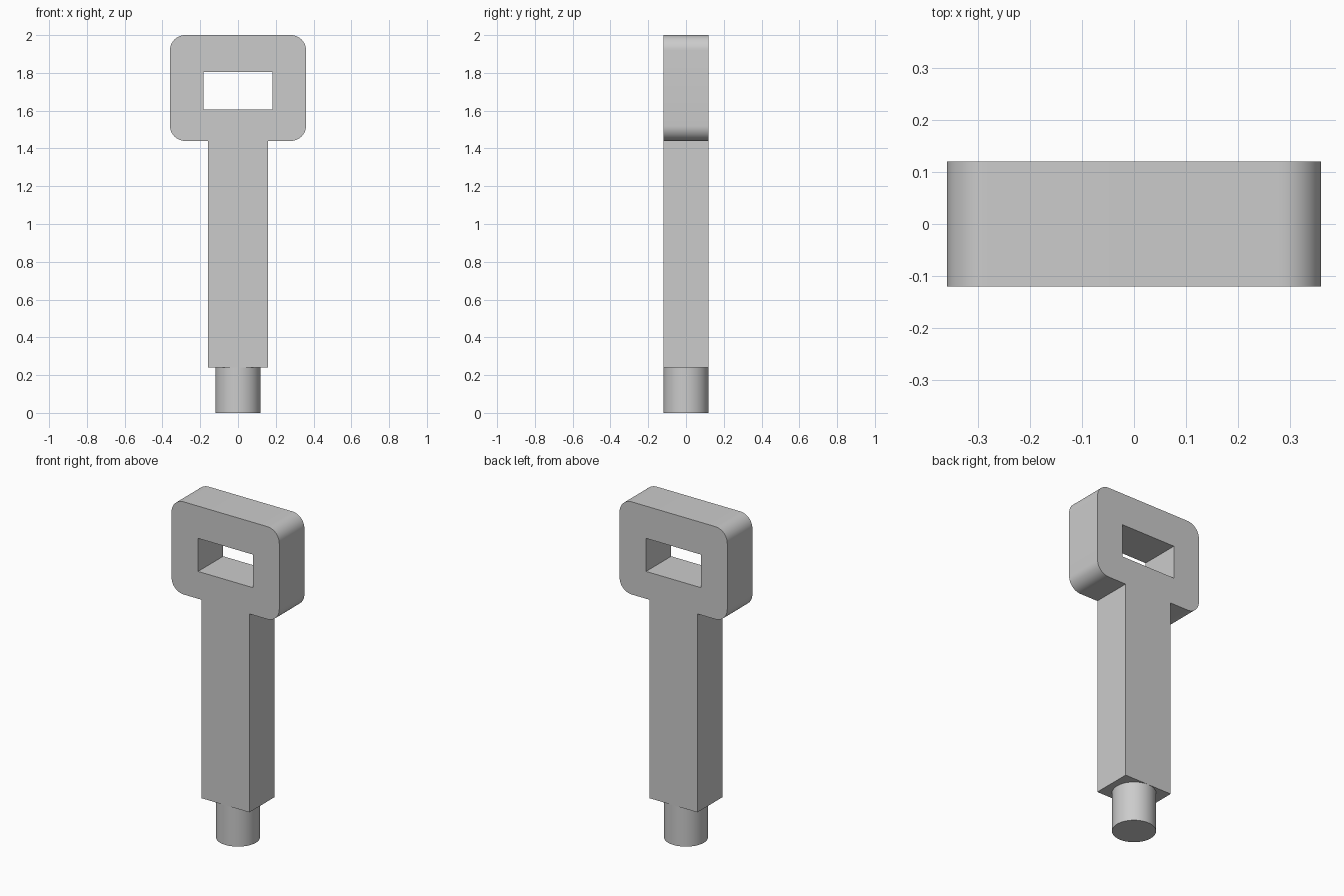
import bpy, bmesh, math
from mathutils import Vector

cube = bpy.data.objects.get("Cube")
if cube:
    bpy.data.objects.remove(cube, do_unlink=True)

HALF_DEPTH = 0.12
HEAD_HALF, HEAD_LOW, HEAD_TOP = 0.36, 1.44, 2.0
SHAFT_HALF, SHAFT_LOW = 0.16, 0.24
HOLE_HALF, HOLE_LOW, HOLE_TOP = 0.183, 1.605, 1.805
CORNER, STEPS = 0.08, 12

grey = bpy.data.materials.new("plain grey")
grey.use_nodes = True
colour = (0.6, 0.6, 0.6, 1)
grey.diffuse_color = colour
grey.node_tree.nodes["Principled BSDF"].inputs["Base Color"].default_value = colour


def finish(bm, name):
    """Turn a bmesh into a smooth shaded object with sharp edges kept."""
    bmesh.ops.recalc_face_normals(bm, faces=bm.faces)
    mesh = bpy.data.meshes.new(name)
    bm.to_mesh(mesh)
    bm.free()
    obj = bpy.data.objects.new(name, mesh)
    bpy.context.collection.objects.link(obj)
    mesh.materials.append(grey)
    bpy.ops.object.select_all(action="DESELECT")
    obj.select_set(True)
    bpy.context.view_layer.objects.active = obj
    bpy.ops.object.shade_smooth_by_angle(angle=math.radians(30))
    return obj


def arc(cx, cz, start):
    """Quarter circle, counter-clockwise from the start angle in degrees."""
    angles = [math.radians(start + 90 * i / STEPS) for i in range(STEPS + 1)]
    return [(cx + CORNER * math.cos(a), cz + CORNER * math.sin(a)) for a in angles]


def add_loop(bm, points):
    verts = [bm.verts.new((x, -HALF_DEPTH, z)) for x, z in points]
    return [bm.edges.new((v, verts[i - 1])) for i, v in enumerate(verts)]


# Handle: head and shaft share one outline, with a rectangular window
right_side = [(SHAFT_HALF, SHAFT_LOW), (SHAFT_HALF, HEAD_LOW)]
right_side += arc(HEAD_HALF - CORNER, HEAD_LOW + CORNER, -90)
right_side += arc(HEAD_HALF - CORNER, HEAD_TOP - CORNER, 0)
outline = right_side + [(-x, z) for x, z in reversed(right_side)]
window = [(-HOLE_HALF, HOLE_LOW), (HOLE_HALF, HOLE_LOW),
          (HOLE_HALF, HOLE_TOP), (-HOLE_HALF, HOLE_TOP)]
bm = bmesh.new()
edges = add_loop(bm, outline) + add_loop(bm, window)
bmesh.ops.triangle_fill(bm, edges=edges, use_beauty=True, normal=Vector((0, -1, 0)))
extruded = bmesh.ops.extrude_face_region(bm, geom=bm.faces[:], use_keep_orig=True)
moved = [g for g in extruded["geom"] if isinstance(g, bmesh.types.BMVert)]
bmesh.ops.translate(bm, verts=moved, vec=(0, 2 * HALF_DEPTH, 0))
finish(bm, "handle")

# Round peg under the shaft
bm = bmesh.new()
bmesh.ops.create_cone(bm, cap_ends=True, segments=64, radius1=HALF_DEPTH,
                      radius2=HALF_DEPTH, depth=SHAFT_LOW)
bmesh.ops.translate(bm, verts=bm.verts, vec=(0, 0, SHAFT_LOW / 2))
finish(bm, "peg")
